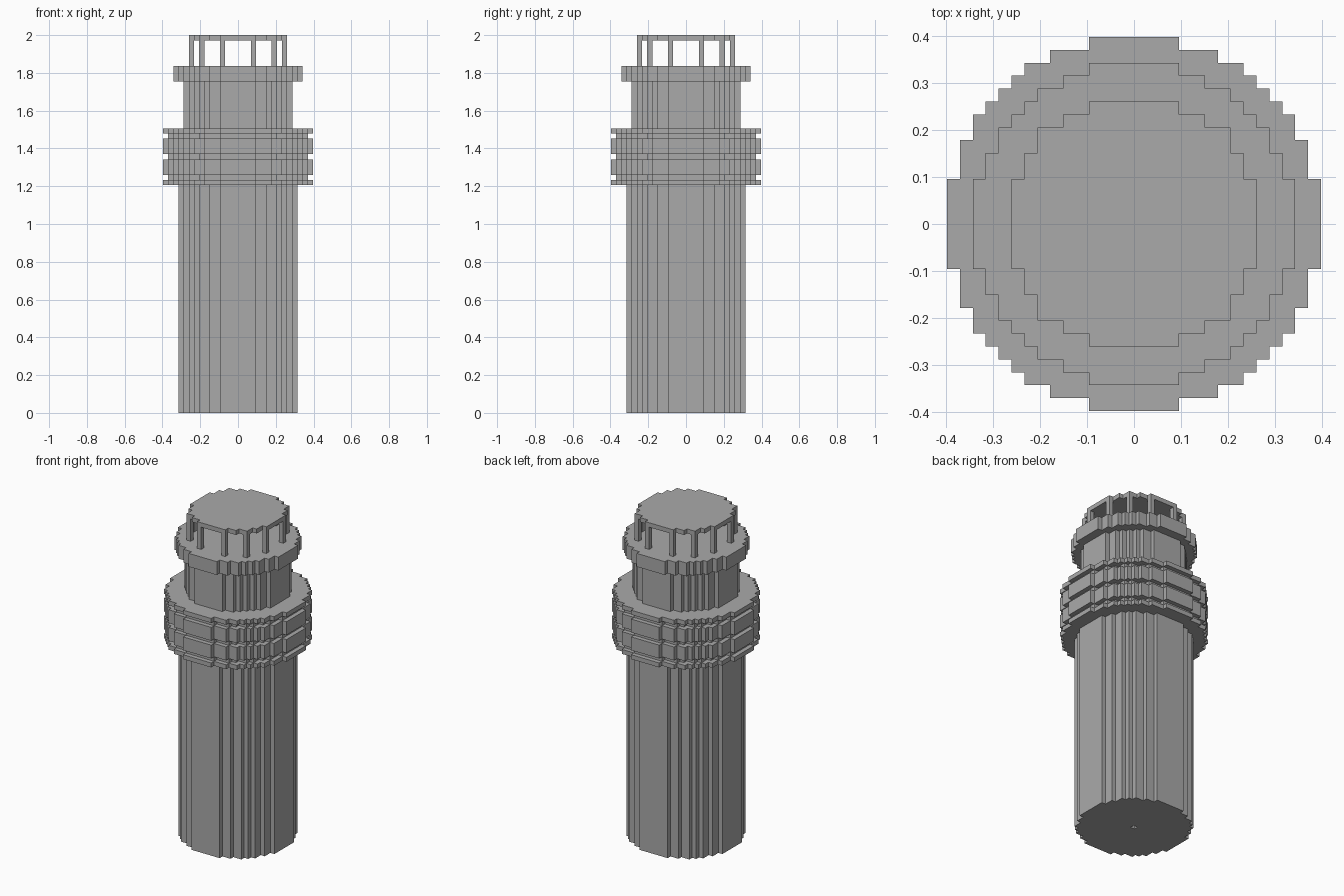
import bpy
import bmesh

U = 2 / 73  # edge length of one building block

cube = bpy.data.objects.get("Cube")
if cube:
    bpy.data.objects.remove(cube, do_unlink=True)

GREY = (0.4, 0.4, 0.4, 1)
grey = bpy.data.materials.new("plain_grey")
grey.use_nodes = True
grey.diffuse_color = GREY
grey.node_tree.nodes["Principled BSDF"].inputs["Base Color"].default_value = GREY


def prism(name, outline, bottom, top):
    """Extrude an outline given in blocks between two block heights."""
    bm = bmesh.new()
    face = bm.faces.new([bm.verts.new((x * U, y * U, bottom * U)) for x, y in outline])
    grown = bmesh.ops.extrude_face_region(bm, geom=[face])["geom"]
    moved = [v for v in grown if isinstance(v, bmesh.types.BMVert)]
    bmesh.ops.translate(bm, verts=moved, vec=(0, 0, (top - bottom) * U))
    bmesh.ops.recalc_face_normals(bm, faces=bm.faces)
    mesh = bpy.data.meshes.new(name)
    bm.to_mesh(mesh)
    bm.free()
    mesh.materials.append(grey)
    obj = bpy.data.objects.new(name, mesh)
    bpy.context.collection.objects.link(obj)
    return obj


def block_circle(size, corner=0):
    """Stepped circle outline, size blocks across, with optional diagonal corner blocks."""
    n = size // 2
    limit = (size / 2) ** 2
    width = {}
    for row in range(-n, n + 1):
        width[row] = max(x for x in range(n + 1) if x * x + row * row <= limit)
        if corner and abs(row) == corner:
            width[row] = max(width[row], corner)
    right = []
    for row in range(-n, n + 1):
        w = width[row] + 0.5
        if width.get(row - 1) != width[row]:
            right.append((w, row - 0.5))
        if width.get(row + 1) != width[row]:
            right.append((w, row + 0.5))
    return right + [(-x, y) for x, y in reversed(right)]


def square(x, y):
    return [(x + i, y + j) for i, j in ((-.5, -.5), (.5, -.5), (.5, .5), (-.5, .5))]


# Main shaft with a small socket in its underside
shaft = prism("main_shaft", block_circle(23), 0, 44)
cutter = prism("socket_cutter", square(0, 0), -1, 1)
cutter.hide_render = True
cutter.hide_viewport = True
cut = shaft.modifiers.new("socket", "BOOLEAN")
cut.operation = "DIFFERENCE"
cut.solver = "EXACT"
cut.object = cutter

# Wide banded gallery: raised bands alternate with narrow grooves
z = 44
for i, height in enumerate((1, 1, 3, 1, 3, 1, 1)):
    groove = i % 2
    prism("gallery_groove" if groove else "gallery_band",
          block_circle(27 if groove else 29), z, z + height)
    z += height

# Neck, collar and flat roof
prism("neck", block_circle(21), 55, 64)
prism("collar", block_circle(25), 64, 67)
prism("roof", block_circle(19, corner=7), 72, 73)

# Ring of roof posts
for x, y in ((9, 3), (7, 7), (3, 9)):
    for sx in (-1, 1):
        for sy in (-1, 1):
            prism("roof_post", square(x * sx, y * sy), 67, 72)
